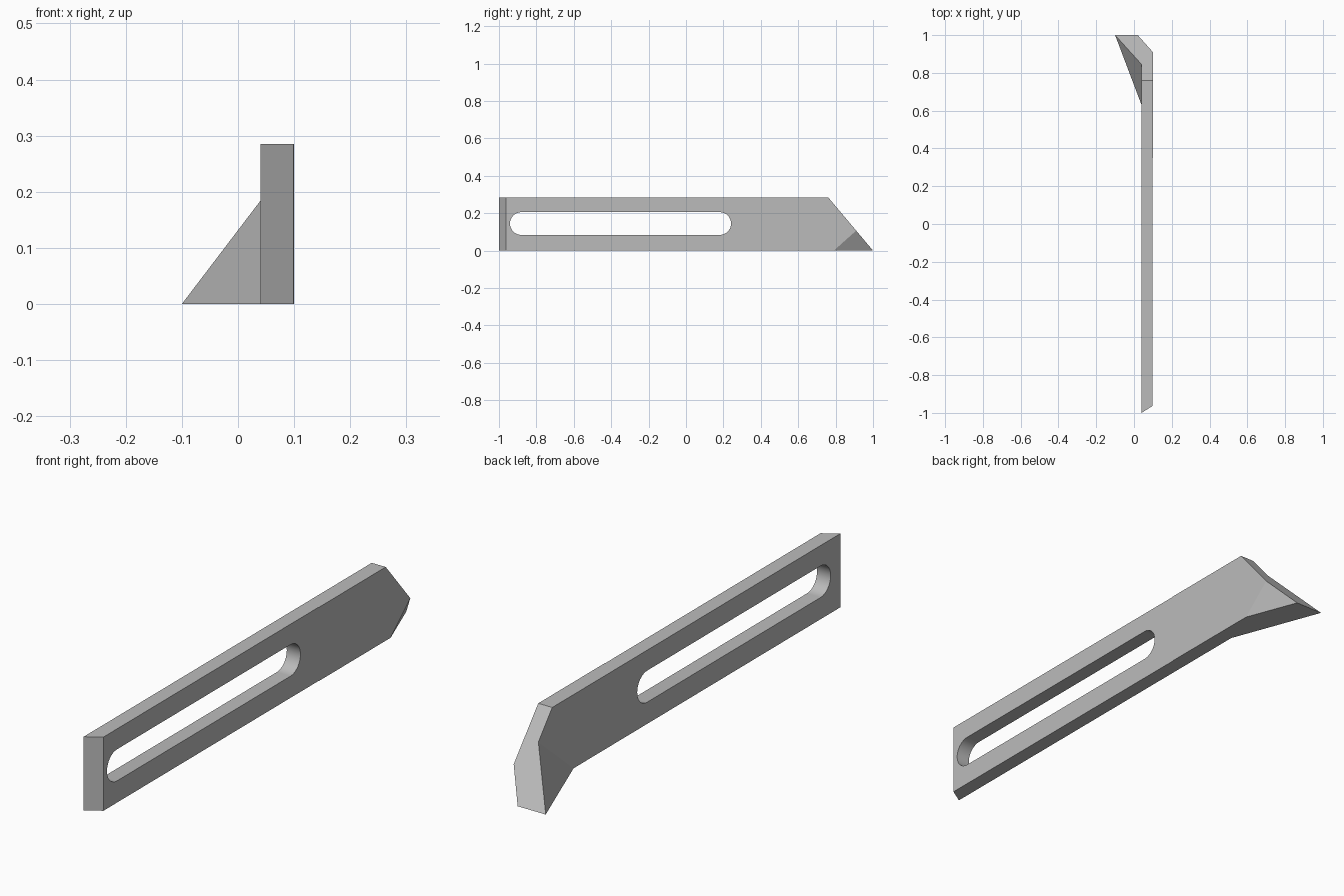
import bpy
import bmesh
import math

cube = bpy.data.objects.get("Cube")
if cube:
    bpy.data.objects.remove(cube, do_unlink=True)

HEIGHT = 0.285

steel = bpy.data.materials.new("plain grey")
steel.use_nodes = True
grey = (0.5, 0.5, 0.5, 1)
steel.diffuse_color = grey
steel.node_tree.nodes["Principled BSDF"].inputs["Base Color"].default_value = grey


def make_object(name, bm):
    bmesh.ops.recalc_face_normals(bm, faces=bm.faces)
    mesh = bpy.data.meshes.new(name)
    bm.to_mesh(mesh)
    bm.free()
    obj = bpy.data.objects.new(name, mesh)
    bpy.context.collection.objects.link(obj)
    mesh.materials.append(steel)
    return obj


# Bar with a flared, sloping tip; the head stands slightly proud of the shank
plan = {
    "front_in": (0.04, -1), "front_out": (0.0985, -0.963),
    "step_in": (0.0985, 0.35), "step_out": (0.1, 0.35),
    "bend_out": (0.1, 0.79), "tip_out": (0.02, 1),
    "tip_in": (-0.1, 1), "bend_in": (0.04, 0.63),
}
bm = bmesh.new()
low = {k: bm.verts.new((x, y, 0)) for k, (x, y) in plan.items()}
shank = ("front_in", "front_out", "step_in", "step_out")
high = {k: bm.verts.new((*plan[k], HEIGHT)) for k in shank}
ridge_out = bm.verts.new((0.1, 0.76, HEIGHT))
ridge_in = bm.verts.new((0.04, 0.76, HEIGHT))
slope_out = bm.verts.new((0.1, 0.91, 0.107))
slope_in = bm.verts.new((0.04, 0.845, 0.184))

bm.faces.new(low.values())
bm.faces.new([*high.values(), ridge_out, ridge_in])
for a, b in zip(shank, shank[1:]):
    bm.faces.new((low[a], low[b], high[b], high[a]))
bm.faces.new((low["step_out"], low["bend_out"], slope_out, ridge_out, high["step_out"]))
bm.faces.new((low["bend_out"], low["tip_out"], slope_out))
bm.faces.new((low["tip_out"], low["tip_in"], slope_in, ridge_in, ridge_out, slope_out))
bm.faces.new((low["tip_in"], low["bend_in"], slope_in))
bm.faces.new((low["bend_in"], low["front_in"], high["front_in"], ridge_in, slope_in))
bar = make_object("slotted_bar", bm)

# Round-ended slot cutter
RADIUS, STEPS = 0.061, 16
bm = bmesh.new()
outline = []
for centre, start in ((0.18, -math.pi / 2), (-0.88, math.pi / 2)):
    for i in range(STEPS + 1):
        a = start + math.pi * i / STEPS
        outline.append(bm.verts.new((-0.05, centre + RADIUS * math.cos(a),
                                     0.145 + RADIUS * math.sin(a))))
face = bm.faces.new(outline)
extruded = bmesh.ops.extrude_face_region(bm, geom=[face])["geom"]
bmesh.ops.translate(bm, vec=(0.25, 0, 0),
                    verts=[v for v in extruded if isinstance(v, bmesh.types.BMVert)])
cutter = make_object("slot_cutter", bm)
cutter.hide_render = True

# Cut the slot and keep hard edges crisp
cut = bar.modifiers.new("slot", "BOOLEAN")
cut.operation = "DIFFERENCE"
cut.solver = "EXACT"
cut.object = cutter
bpy.context.view_layer.objects.active = bar
bar.select_set(True)
bpy.ops.object.modifier_apply(modifier=cut.name)
bpy.data.objects.remove(cutter, do_unlink=True)
bpy.ops.object.shade_smooth_by_angle(angle=math.radians(25))
